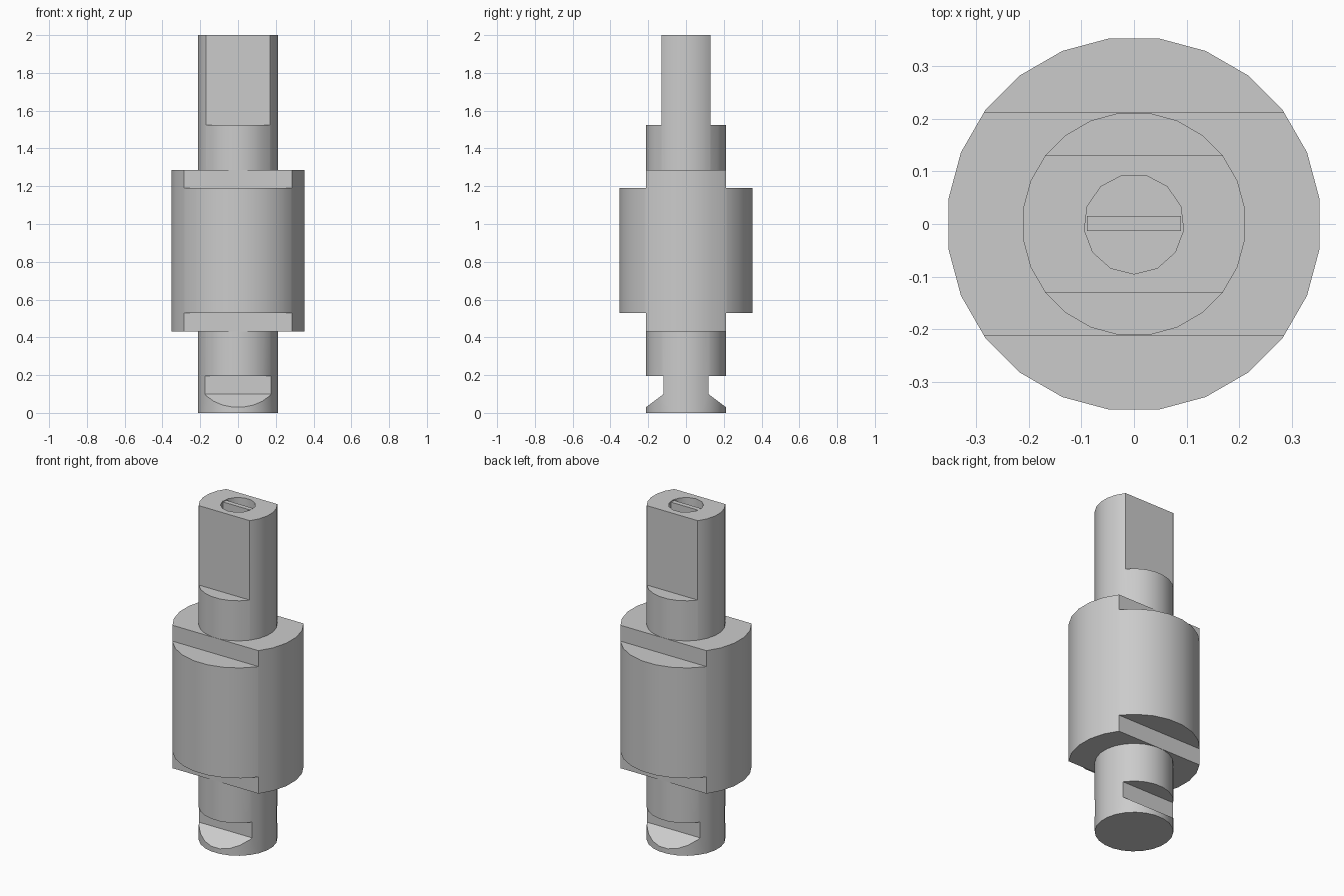
import bpy
import math

cube = bpy.data.objects.get("Cube")
if cube:
    bpy.data.objects.remove(cube, do_unlink=True)

steel = bpy.data.materials.new("plain grey steel")
steel.use_nodes = True
GREY = (0.6, 0.6, 0.6, 1)
steel.diffuse_color = GREY
steel.node_tree.nodes["Principled BSDF"].inputs["Base Color"].default_value = GREY


def cylinder(name, radius, low, high, sides=24):
    bpy.ops.mesh.primitive_cylinder_add(
        vertices=sides, radius=radius, depth=high - low,
        location=(0, 0, (low + high) / 2), rotation=(0, 0, math.pi / sides))
    obj = bpy.context.object
    obj.name = name
    obj.data.materials.append(steel)
    return obj


def side_cutter(profile, side):
    """Prism along x from a (y, z) profile, on the front (-1) or back (+1)."""
    n = len(profile)
    verts = [(x, side * y, z) for x in (-0.6, 0.6) for y, z in profile]
    faces = [tuple(range(n))[::-1], tuple(range(n, 2 * n))]
    faces += [(i, (i + 1) % n, n + (i + 1) % n, n + i) for i in range(n)]
    if side < 0:
        faces = [f[::-1] for f in faces]
    mesh = bpy.data.meshes.new("cutter")
    mesh.from_pydata(verts, [], faces)
    obj = bpy.data.objects.new("cutter", mesh)
    bpy.context.collection.objects.link(obj)
    # Make sure the prism faces outward
    bpy.context.view_layer.objects.active = obj
    bpy.ops.object.select_all(action='DESELECT')
    obj.select_set(True)
    bpy.ops.object.mode_set(mode='EDIT')
    bpy.ops.mesh.select_all(action='SELECT')
    bpy.ops.mesh.normals_make_consistent(inside=False)
    bpy.ops.object.mode_set(mode='OBJECT')
    return obj


def cut(target, cutter):
    cutter.hide_render = True
    mod = target.modifiers.new("cut", 'BOOLEAN')
    mod.operation = 'DIFFERENCE'
    mod.solver = 'EXACT'
    mod.object = cutter
    bpy.ops.object.select_all(action='DESELECT')
    target.select_set(True)
    bpy.context.view_layer.objects.active = target
    bpy.ops.object.modifier_apply(modifier=mod.name)
    bpy.data.objects.remove(cutter, do_unlink=True)


def smooth(obj):
    bpy.ops.object.select_all(action='DESELECT')
    obj.select_set(True)
    bpy.context.view_layer.objects.active = obj
    bpy.ops.object.shade_smooth_by_angle(angle=math.radians(30))


# Main parts
shaft = cylinder("shaft", 0.213, 0, 2)
drum = cylinder("drum", 0.356, 0.43, 1.285)

# Flats at the top of the shaft, and sloped notches near its foot
top_flat = [(0.13, 1.525), (0.5, 1.525), (0.5, 2.2), (0.13, 2.2)]
notch = [(0.118, 0.195), (0.118, 0.1), (0.212, 0.03), (0.252, 0.0), (0.252, 0.195)]
# Steps across both ends of the drum
upper_step = [(0.213, 1.19), (0.5, 1.19), (0.5, 1.5), (0.213, 1.5)]
lower_step = [(0.213, 0.2), (0.5, 0.2), (0.5, 0.53), (0.213, 0.53)]

for side in (-1, 1):
    for target, profiles in ((shaft, (top_flat, notch)), (drum, (upper_step, lower_step))):
        for profile in profiles:
            cut(target, side_cutter(profile, side))

# Socket in the top with an upright blade inside
cut(shaft, cylinder("socket cutter", 0.095, 1.88, 2.1, 13))
bpy.ops.mesh.primitive_cube_add(size=1, location=(0, 0.001, 1.935))
blade = bpy.context.object
blade.name = "socket_blade"
blade.scale = (0.178, 0.028, 0.126)
bpy.ops.object.transform_apply(location=False, rotation=False, scale=True)
blade.data.materials.append(steel)

for part in (shaft, drum):
    smooth(part)
